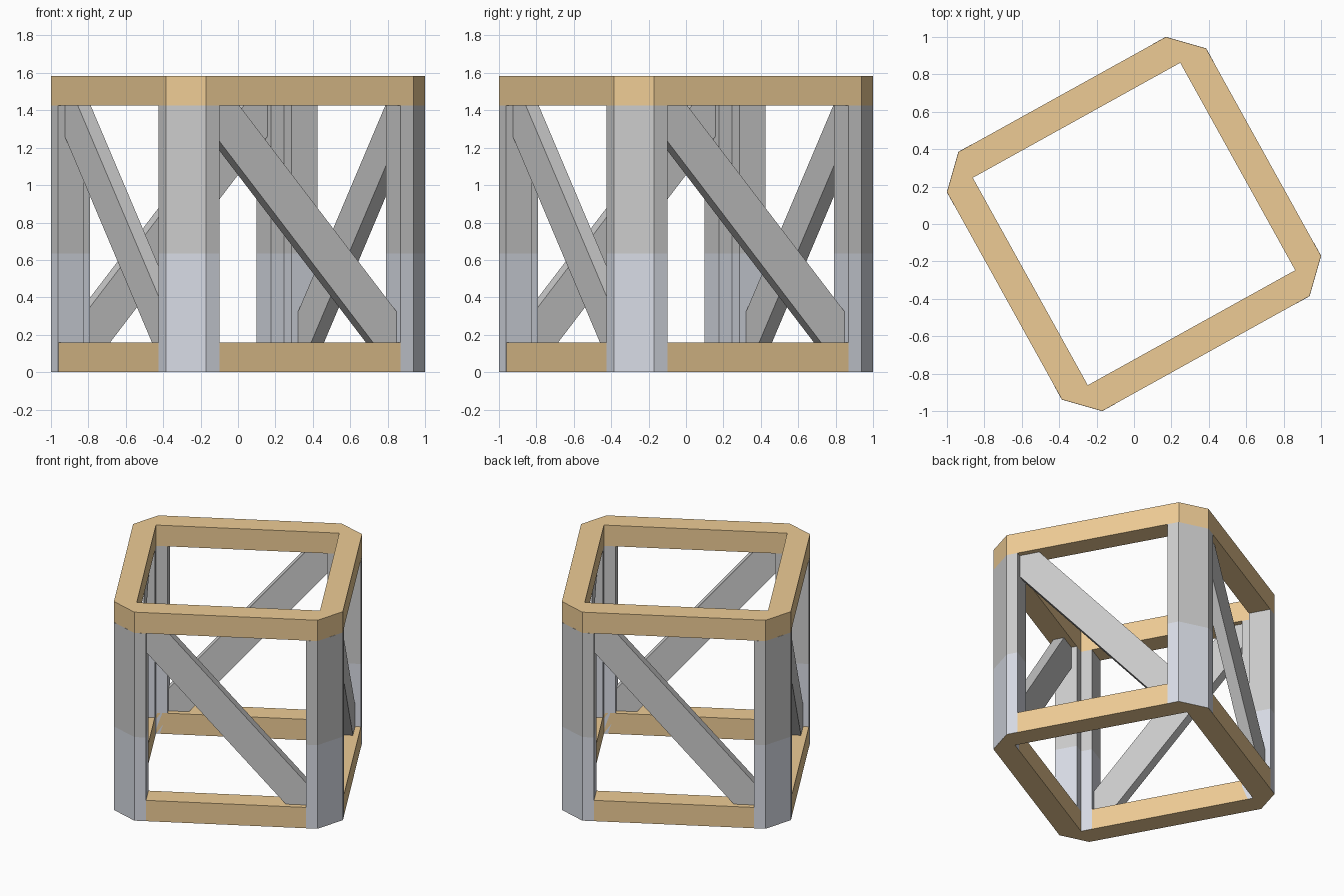
import bpy, bmesh, math
from mathutils import Vector

if "Cube" in bpy.data.objects:
    bpy.data.objects.remove(bpy.data.objects["Cube"])

R = 0.792        # half width of the frame
T = 0.158        # beam thickness
I = R - T        # inner half width
A = 0.553        # half opening between posts
H = 1.583        # total height
SPLIT = 0.635    # height of the tone change on the posts
YAW = math.radians(29)


def material(name, color):
    m = bpy.data.materials.new(name)
    m.diffuse_color = (*color, 1)
    m.use_nodes = True
    m.node_tree.nodes["Principled BSDF"].inputs["Base Color"].default_value = m.diffuse_color
    return m


wood = material("tan", (0.85, 0.6, 0.3))
cool = material("cool_grey", (0.68, 0.71, 0.78))


def extrude(name, verts, faces, offset, yaw, mat=None):
    """Extrude flat faces by an offset and turn the result about z."""
    bm = bmesh.new()
    vs = [bm.verts.new(v) for v in verts]
    fs = [bm.faces.new([vs[i] for i in f]) for f in faces]
    # duplicate the cap so that the starting cap stays in place
    ext = bmesh.ops.extrude_face_region(bm, geom=fs, use_keep_orig=True)
    moved = [g for g in ext["geom"] if isinstance(g, bmesh.types.BMVert)]
    bmesh.ops.translate(bm, verts=moved, vec=Vector(offset))
    bmesh.ops.recalc_face_normals(bm, faces=bm.faces)
    me = bpy.data.meshes.new(name)
    bm.to_mesh(me)
    bm.free()
    ob = bpy.data.objects.new(name, me)
    bpy.context.collection.objects.link(ob)
    ob.rotation_euler.z = yaw
    if mat:
        me.materials.append(mat)
    return ob


def ring(name, z):
    """Square frame with chamfered outer corners."""
    verts, faces = [], []
    for k in range(4):
        c, s = [(1, 0), (0, 1), (-1, 0), (0, -1)][k]
        for x, y in ((I, I), (R, I), (I, R)):
            verts.append((x * c - y * s, x * s + y * c, z))
        a, b = 3 * k, 3 * ((k + 1) % 4)
        faces += [(a, a + 1, a + 2), (a, a + 2, b + 1, b)]
    extrude(name, verts, faces, (0, 0, T), YAW, wood)


def prism(name, pts, z0, z1, yaw, mat=None):
    extrude(name, [(x, y, z0) for x, y in pts], [range(len(pts))],
            (0, 0, z1 - z0), yaw, mat)


# Top and bottom frames
ring("bottom_frame", 0)
ring("top_frame", H - T)

# L-shaped corner posts, a hair proud of the bottom frame
P = R + 0.001
post = [(A, P), (I, P), (P, I), (P, A), (I, A), (I, I), (A, I)]

# Diagonal brace outline, clipped to the opening between posts and frames
lo, hi = T, H - T
w, h = 0.165, 0.144
brace = [(-A, hi), (-A, hi - w), (A - h, lo), (A, lo), (A, lo + w), (-A + h, hi)]
D = T / 2
front = -(R + I) / 2 - D / 2

for k in range(4):
    yaw = YAW + k * math.pi / 2
    prism(f"post_lower_{k + 1}", post, 0.001, SPLIT, yaw, cool)
    prism(f"post_upper_{k + 1}", post, SPLIT, H - T, yaw)
    extrude(f"diagonal_brace_{k + 1}", [(x, front, z) for x, z in brace],
            [range(6)], (0, D, 0), yaw)
